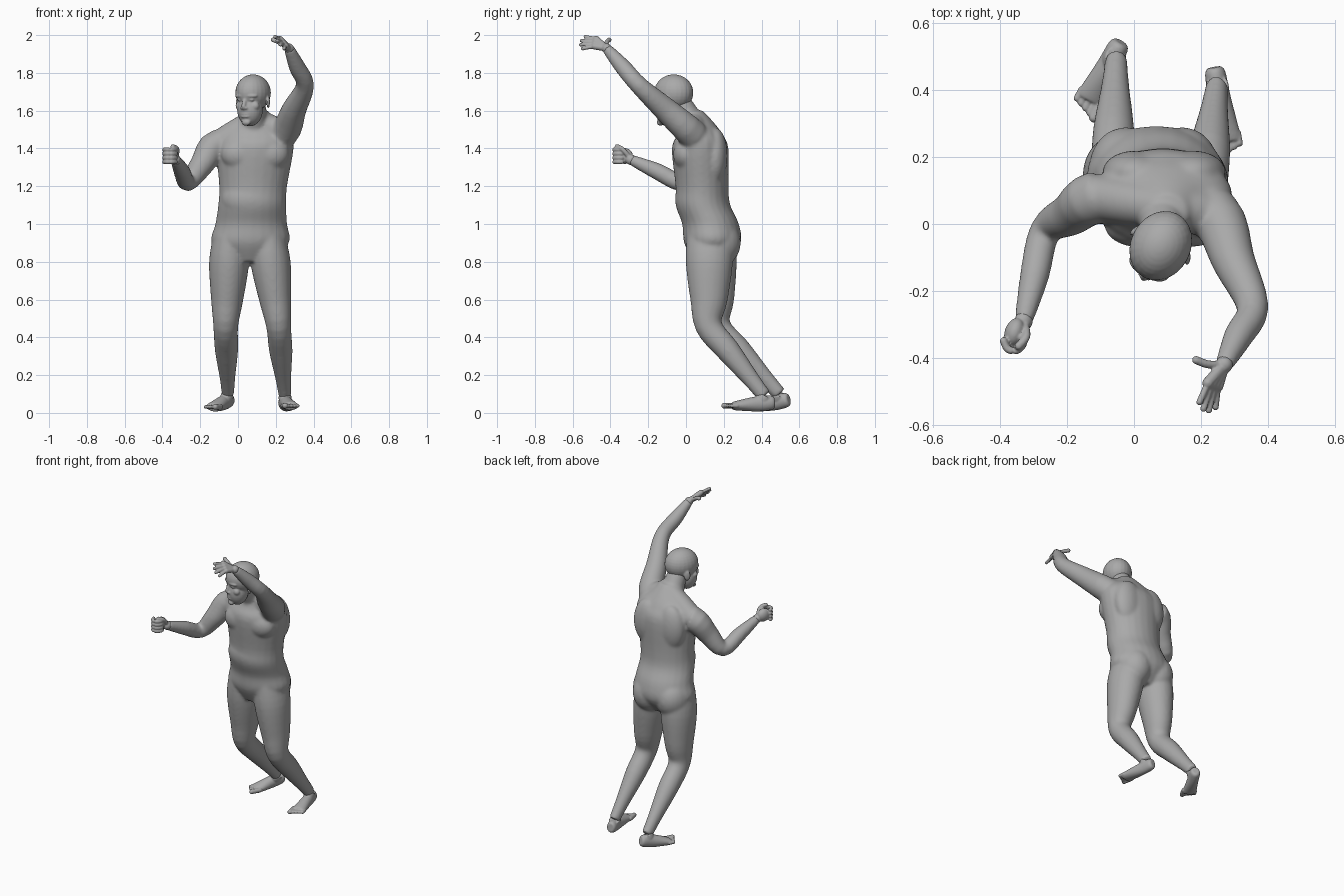
import bpy, bmesh
from math import sin, cos, pi, radians
from mathutils import Vector, Matrix

cube = bpy.data.objects.get("Cube")
if cube:
    bpy.data.objects.remove(cube, do_unlink=True)

skin = bpy.data.materials.new("matte grey")
skin.use_nodes = True
grey = (0.4, 0.4, 0.4, 1)
skin.diffuse_color = grey
skin.node_tree.nodes["Principled BSDF"].inputs["Base Color"].default_value = grey


def smooth_path(stations, steps=4):
    """Curve through stations of centre, width and depth."""
    rows = [Vector((*centre, width, depth)) for centre, width, depth in stations]
    padded = [rows[0]] + rows + [rows[-1]]
    path = []
    for before, start, end, after in zip(padded, padded[1:], padded[2:], padded[3:]):
        leave, arrive = (end - before) / 2, (after - start) / 2
        for step in range(steps):
            t = step / steps
            ease = t * t * (3 - 2 * t)
            path.append(start.lerp(end, ease) + leave * t * (1 - t) * (1 - t)
                        - arrive * t * t * (1 - t))
    return path + [rows[-1]]


def loft(bm, stations, level=False, sides=24):
    """Tube with elliptical rings; level keeps every ring horizontal."""
    path = smooth_path(stations)
    rings = []
    for index, row in enumerate(path):
        along = Vector((0, 0, 1))
        if not level:
            previous, following = path[max(index - 1, 0)], path[min(index + 1, len(path) - 1)]
            along = Vector((following - previous)[:3]).normalized()
        across = Vector((1, 0, 0))
        across = (across - along * along.dot(across)).normalized()
        outward = along.cross(across)
        centre, width, depth = Vector(row[:3]), row[3], row[4]
        angles = [2 * pi * side / sides for side in range(sides)]
        rings.append([bm.verts.new(centre + across * cos(a) * width + outward * sin(a) * depth)
                      for a in angles])
    for lower, upper in zip(rings, rings[1:]):
        for side in range(sides):
            bm.faces.new((lower[side - 1], lower[side], upper[side], upper[side - 1]))
    bm.faces.new(rings[0])
    bm.faces.new(rings[-1])


def ball(bm, centre, size, turn=0):
    matrix = (Matrix.Translation(centre) @ Matrix.Rotation(turn, 4, 'Z')
              @ Matrix.Diagonal((*size, 1)))
    bmesh.ops.create_uvsphere(bm, u_segments=24, v_segments=16, radius=1, matrix=matrix)


def digit(bm, points, radius):
    """Finger or toe with rounded ends."""
    loft(bm, [(point, radius, radius) for point in points], sides=12)
    for end in (points[0], points[-1]):
        ball(bm, end, (radius, radius, radius))


def finish(name, bm, voxel, softness):
    """Fuse the overlapping forms into one soft skin."""
    bmesh.ops.recalc_face_normals(bm, faces=bm.faces)
    mesh = bpy.data.meshes.new(name)
    bm.to_mesh(mesh)
    bm.free()
    mesh.materials.append(skin)
    part = bpy.data.objects.new(name, mesh)
    bpy.context.collection.objects.link(part)
    fuse = part.modifiers.new("fuse", 'REMESH')
    fuse.mode, fuse.voxel_size, fuse.use_smooth_shade = 'VOXEL', voxel, True
    soften = part.modifiers.new("soften", 'SMOOTH')
    soften.factor, soften.iterations = 0.5, softness
    return part


def arm(bm, shoulder, elbow, wrist):
    joints = [chest, shoulder, shoulder.lerp(elbow, .5), elbow, elbow.lerp(wrist, .5), wrist]
    radii = (.08, .08, .065, .048, .044, .028)
    loft(bm, [(joint, radius, radius) for joint, radius in zip(joints, radii)])
    # slope from neck to shoulder
    loft(bm, [(neck, .06, .06), (neck.lerp(shoulder, .5), .068, .068), (shoulder, .07, .07)])


def leg(bm, hip, knee, ankle):
    loft(bm, [(hip, .09, .12), (hip.lerp(knee, .3), .106, .125), (hip.lerp(knee, .7), .086, .1),
              (knee, .066, .072), (knee.lerp(ankle, .35), .062, .064),
              (knee.lerp(ankle, .75), .042, .046), (ankle, .033, .038)])


def foot(name, heel, sole, ankle, outer):
    """Foot lofted from heel to the ball, with an ankle and five toes."""
    bm = bmesh.new()
    forward = (sole - heel).normalized()
    across = Vector((-forward.y, forward.x, 0)).normalized() * outer
    loft(bm, [(heel.lerp(sole, -.1), .02, .026), (heel, .031, .038),
              (heel.lerp(sole, .4), .034, .04), (sole, .043, .025),
              (heel.lerp(sole, 1.1), .042, .018)])
    instep = heel.lerp(sole, .3)
    loft(bm, [(ankle, .034, .039), (ankle.lerp(instep, .5), .034, .04), (instep, .03, .03)])
    for toe in range(5):
        root = sole + across * (toe - 2) * .018
        tip = root + forward * (.058 - .007 * toe)
        tip.z = root.z
        digit(bm, [root, tip], .0105 if toe else .015)
    finish(name, bm, .004, 3)


# Joints of the pose
chest = Vector((.09, .09, 1.4))
neck = Vector((.085, .05, 1.55))
left_wrist = Vector((.27, -.42, 1.93))
right_wrist = Vector((-.33, -.29, 1.34))
left_ankle = Vector((.248, .415, .09))
right_ankle = Vector((-.053, .495, .1))

# Torso as level rings, leaning slightly to the left as it rises
bm = bmesh.new()
torso = ((.8, .13, .1, .09), (.9, .14, .205, .15), (1, .13, .19, .15), (1.1, .09, .18, .145),
         (1.2, .085, .18, .14), (1.4, .075, .205, .15), (1.48, .075, .185, .115),
         (1.54, .06, .11, .085), (1.6, .03, .06, .06))
loft(bm, [((.06 + .05 * (height - .8), y, height), width, depth)
          for height, y, width, depth in torso], level=True)
loft(bm, [((.085, .07, 1.46), .08, .08), ((.085, -.035, 1.645), .06, .06)])
for side in (-1, 1):
    ball(bm, (.06 + side * .085, .165, .9), (.11, .125, .13))
    ball(bm, (.09 + side * .08, 0, 1.37), (.1, .069, .085))
    ball(bm, (.09 + side * .085, .155, 1.36), (.1, .065, .15))
ball(bm, (.07, .045, 1.13), (.16, .103, .12))

# Raised left arm, bent right arm, and legs
arm(bm, Vector((.24, .03, 1.48)), Vector((.355, -.25, 1.735)), left_wrist)
arm(bm, Vector((-.11, .08, 1.42)), Vector((-.265, -.02, 1.22)), right_wrist)
leg(bm, Vector((.155, .125, .94)), Vector((.215, .12, .46)), left_ankle)
leg(bm, Vector((-.04, .135, .94)), Vector((-.065, .165, .46)), right_ankle)
finish("body", bm, .008, 14)
foot("left_foot", Vector((.243, .45, .054)), Vector((.275, .265, .038)), left_ankle, 1)
foot("right_foot", Vector((-.047, .53, .068)), Vector((-.125, .385, .032)), right_ankle, -1)

# Head, shaped facing forward and then turned toward its right
bm = bmesh.new()
ball(bm, (0, 0, 1.695), (.09, .108, .097))
ball(bm, (0, -.035, 1.605), (.068, .067, .088))
digit(bm, [(0, -.092, 1.66), (0, -.107, 1.622), (0, -.095, 1.612)], .012)
ball(bm, (0, -.08, 1.538), (.026, .016, .018))
for lip in (1.569, 1.581):
    ball(bm, (0, -.092, lip), (.025, .01, .007))
for side in (-1, 1):
    ball(bm, (side * .034, -.084, 1.678), (.034, .018, .011), side * .35)
    ball(bm, (side * .034, -.083, 1.658), (.016, .012, .009))
    ball(bm, (side * .042, -.064, 1.625), (.027, .022, .025))
    ball(bm, (side * .013, -.1, 1.613), (.009, .011, .008))
    ball(bm, (side * .088, .005, 1.645), (.009, .021, .033), side * .4)
head = finish("head", bm, .0045, 6)
head.location = (.08, -.065, 0)
head.rotation_euler.z = radians(-28)

# Left hand, open with fanned fingers
bm = bmesh.new()
palm, across, reach = (Vector(v) for v in ((.236, -.48, 1.96), (-.01, .003, .013), (-.02, -.075, 0)))
for finger in (-1.5, -.5, .5, 1.5):
    knuckle = palm + across * finger
    digit(bm, [left_wrist, knuckle], .017)
    digit(bm, [knuckle, knuckle + across * finger * .6 + reach * (1.1 - .2 * abs(finger))], .01)
digit(bm, [left_wrist, (.222, -.42, 1.96), (.186, -.407, 1.975)], .0125)
ball(bm, left_wrist, (.026, .026, .026))
finish("left_hand", bm, .004, 3)

# Right hand, fingers curled in arcs with the thumb on top
bm = bmesh.new()
ball(bm, (-.357, -.325, 1.36), (.03, .045, .042), -.3)
ball(bm, right_wrist, (.027, .03, .028))
for finger in range(4):
    height = 1.328 + finger * .022
    digit(bm, [(-.36 + .03 * cos(turn), -.35 + .03 * sin(turn), height)
               for turn in (pi, pi * 1.3, pi * 1.6, pi * 1.9, pi * 2.1)], .0115)
digit(bm, [right_wrist, (-.322, -.335, 1.395), (-.345, -.365, 1.41)], .0125)
finish("right_hand", bm, .004, 3)
